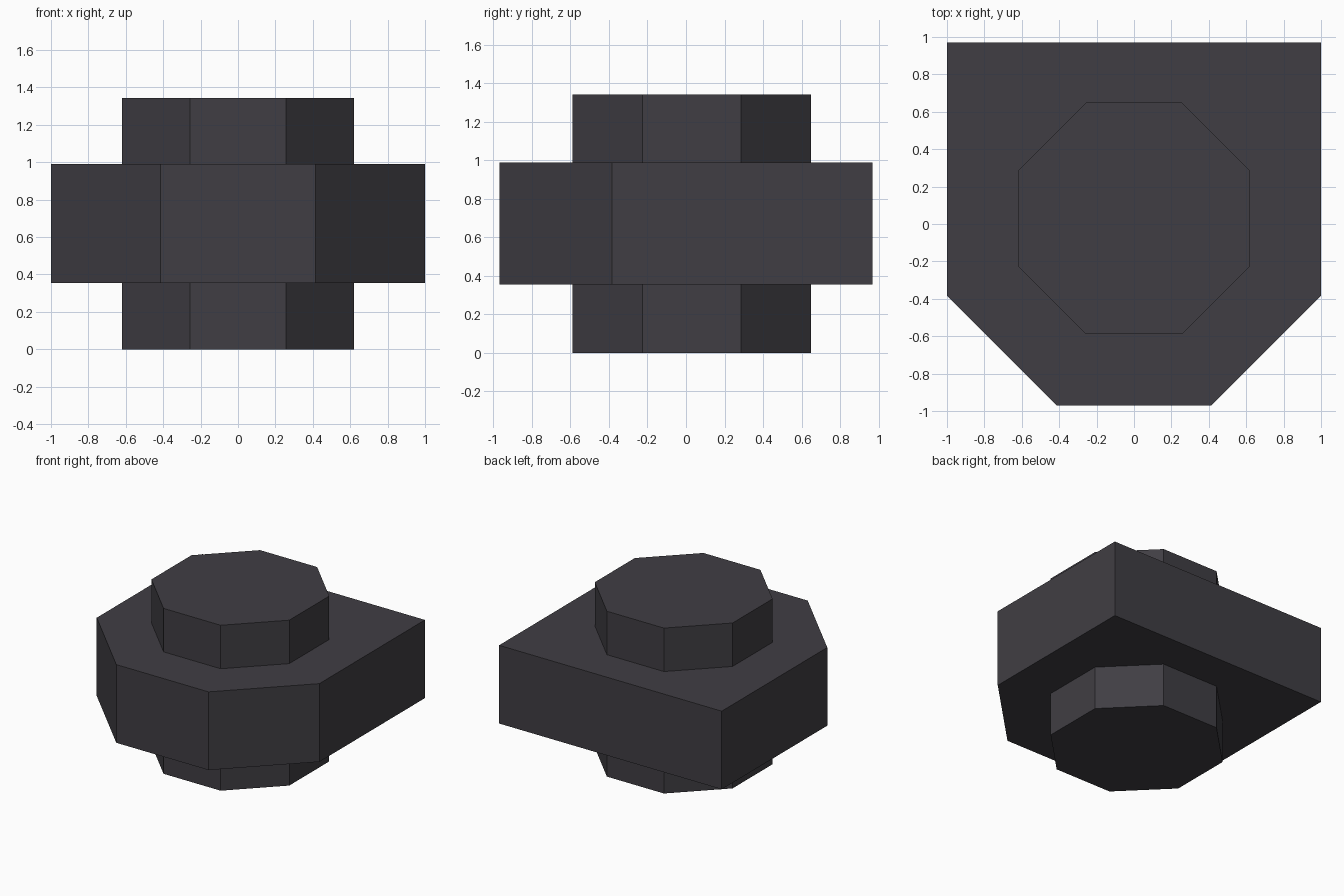
import bpy, bmesh, math

if "Cube" in bpy.data.objects:
    bpy.data.objects.remove(bpy.data.objects["Cube"])

CY = 0.03  # shared axis of the octagons

mat = bpy.data.materials.new("dark_grey")
mat.diffuse_color = (0.051, 0.048, 0.057, 1)
mat.use_nodes = True
mat.node_tree.nodes["Principled BSDF"].inputs["Base Color"].default_value = mat.diffuse_color


def prism(name, outline, z0, z1):
    """Extrude a flat outline (counter-clockwise) from z0 to z1."""
    bm = bmesh.new()
    face = bm.faces.new([bm.verts.new((x, y, z0)) for x, y in outline])
    ext = bmesh.ops.extrude_face_region(bm, geom=[face], use_keep_orig=True)
    top = [v for v in ext["geom"] if isinstance(v, bmesh.types.BMVert)]
    bmesh.ops.translate(bm, verts=top, vec=(0, 0, z1 - z0))
    bmesh.ops.recalc_face_normals(bm, faces=bm.faces)
    mesh = bpy.data.meshes.new(name)
    bm.to_mesh(mesh)
    bm.free()
    mesh.materials.append(mat)
    obj = bpy.data.objects.new(name, mesh)
    bpy.context.collection.objects.link(obj)
    return obj


def octagon(inradius):
    r = inradius / math.cos(math.pi / 8)
    return [(r * math.cos(math.pi * (i + 0.5) / 4),
             CY + r * math.sin(math.pi * (i + 0.5) / 4)) for i in range(8)]


# Main block: square at the back, half octagon at the front
front = octagon(1.0)[3:8]
front = [p for p in front if p[1] < CY]
prism("main_block", front + [(1, 0.97), (-1, 0.97)], 0.355, 0.99)

# Octagonal bosses above and below
prism("top_boss", octagon(0.619), 0.99, 1.343)
prism("bottom_boss", octagon(0.619), 0.0, 0.355)
